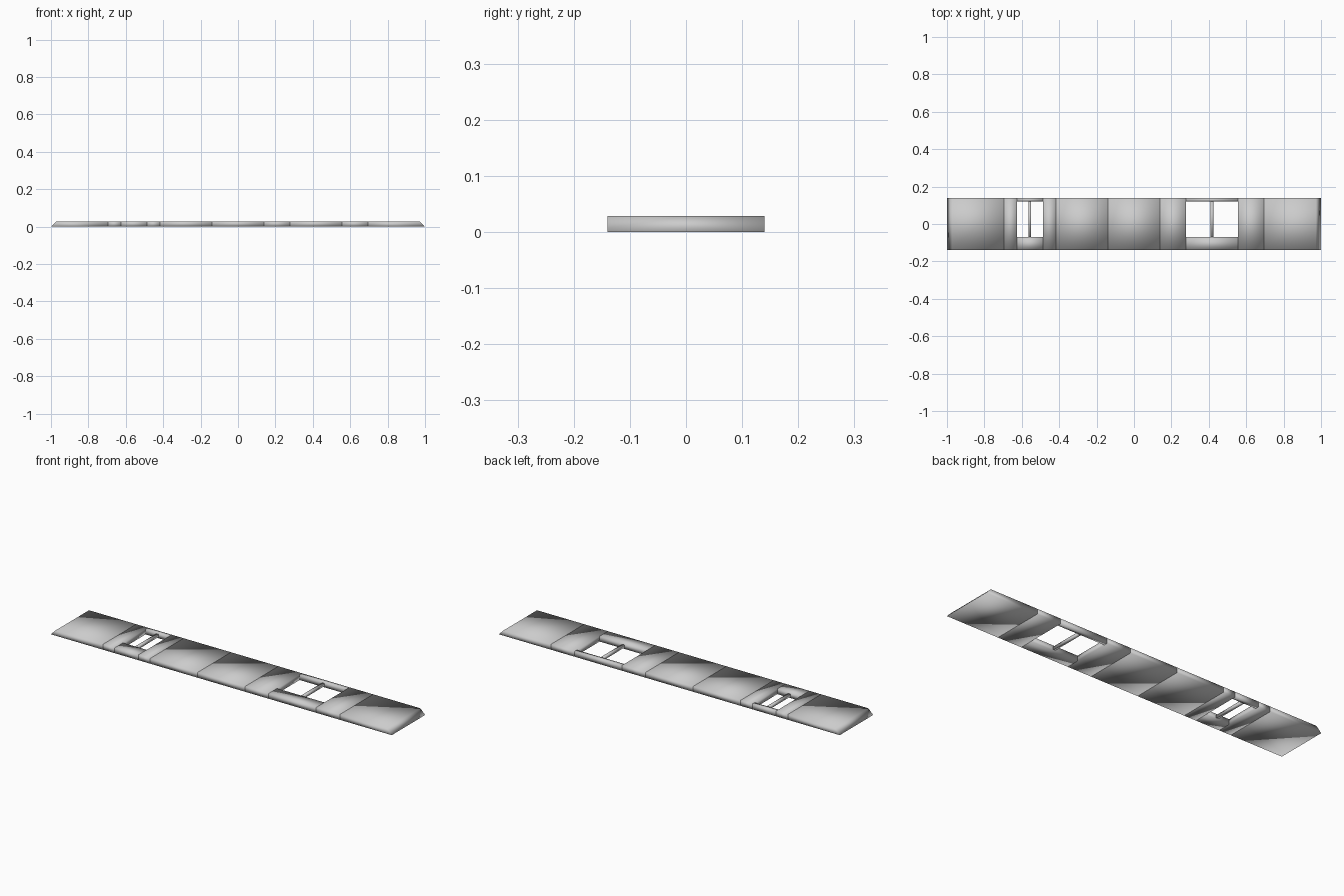
import bpy, bmesh

if "Cube" in bpy.data.objects:
    bpy.data.objects.remove(bpy.data.objects["Cube"])

T = 0.028          # wall thickness
H = 0.14           # half the wall height (lies along y)
SILL, HEAD = -0.07, 0.12


def block(name, x0, x1, y0=-H, y1=H, z0=0.0, z1=T, mitre=0):
    """Box between limits; mitre -1/+1 slants that end at 45 degrees."""
    bm = bmesh.new()
    bmesh.ops.create_cube(bm, size=1)
    for v in bm.verts:
        right, top = v.co.x > 0, v.co.z > 0
        x = x1 if right else x0
        if top and mitre == 1 and right:
            x -= T
        if top and mitre == -1 and not right:
            x += T
        v.co = (x, y1 if v.co.y > 0 else y0, z1 if top else z0)
    for f in bm.faces:
        f.smooth = True
    me = bpy.data.meshes.new(name)
    bm.to_mesh(me)
    bm.free()
    ob = bpy.data.objects.new(name, me)
    bpy.context.collection.objects.link(ob)
    return ob


# solid wall panels, end ones mitred
block("left_end_panel", -1.0, -0.695, mitre=-1)
block("right_end_panel", 0.695, 1.0, mitre=1)
block("left_middle_panel", -0.417, -0.139)
block("right_middle_panel", -0.139, 0.139)


# window bays: side piers, sill, lintel and a thin central mullion
def window_bay(side, x0, o0, o1, x1):
    block(side + "_window_pier_a", x0, o0)
    block(side + "_window_pier_b", o1, x1)
    block(side + "_window_sill", o0, o1, -H, SILL)
    block(side + "_window_lintel", o0, o1, HEAD, H)
    c = (o0 + o1) / 2
    block(side + "_window_mullion", c - 0.007, c + 0.007, SILL, HEAD, 0.007, 0.021)


window_bay("left", -0.695, -0.626, -0.487, -0.417)
window_bay("right", 0.139, 0.278, 0.556, 0.695)
